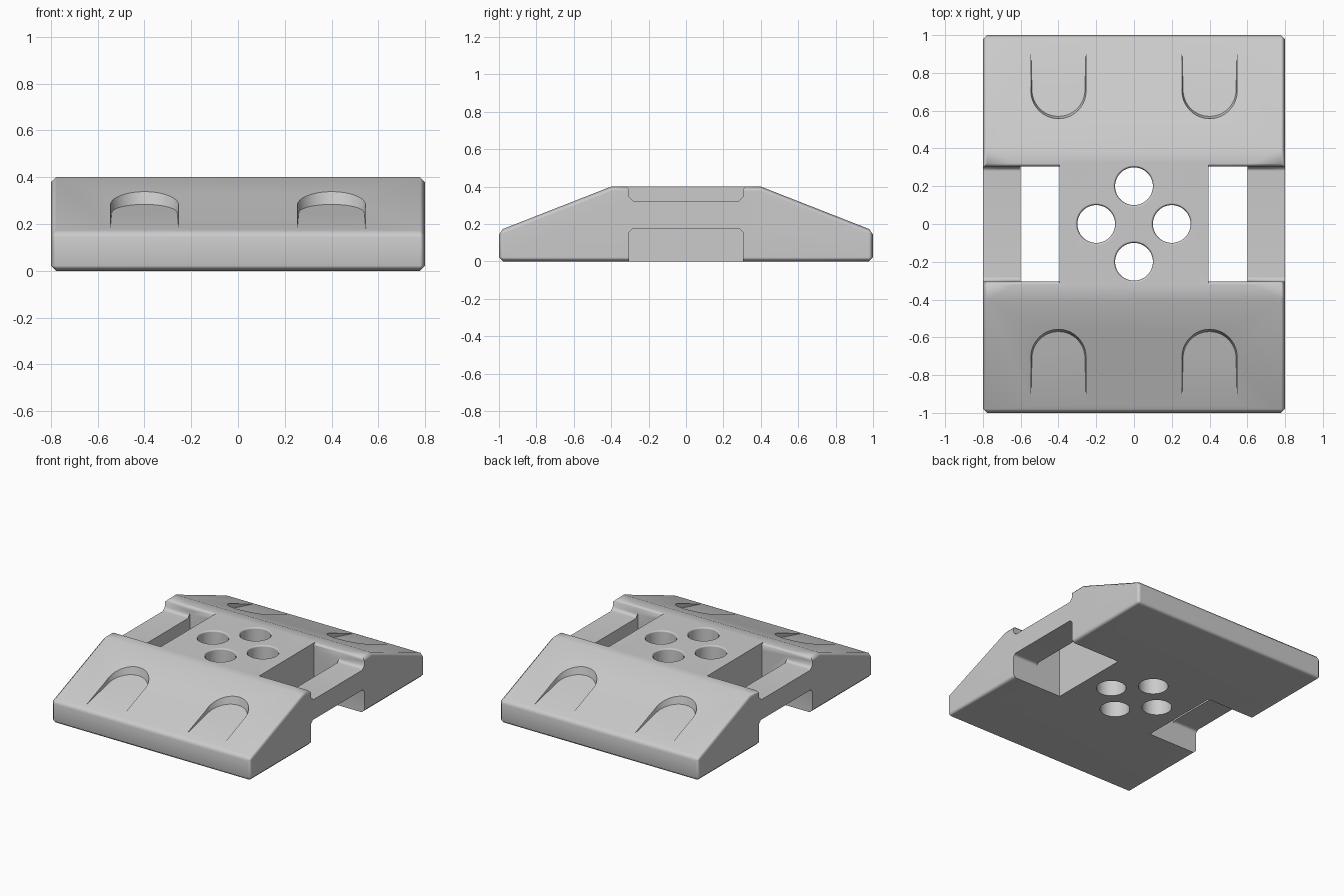
import bpy, bmesh
from math import sin, cos, pi

if "Cube" in bpy.data.objects:
    bpy.data.objects.remove(bpy.data.objects["Cube"])


def loft(name, rings):
    """Closed solid skinned through rings with equal point counts."""
    bm = bmesh.new()
    loops = [[bm.verts.new(p) for p in ring] for ring in rings]
    for a, b in zip(loops, loops[1:]):
        for i in range(len(a)):
            j = (i + 1) % len(a)
            bm.faces.new((a[i], a[j], b[j], b[i]))
    bm.faces.new(loops[0])
    bm.faces.new(loops[-1])
    bmesh.ops.recalc_face_normals(bm, faces=bm.faces)
    me = bpy.data.meshes.new(name)
    bm.to_mesh(me)
    bm.free()
    ob = bpy.data.objects.new(name, me)
    bpy.context.collection.objects.link(ob)
    return ob


def extrude_x(name, profile, x0, x1):
    return loft(name, [[(x, y, z) for y, z in profile] for x in (x0, x1)])


def mirrored(half):
    """Complete a (y, z) profile by mirroring it across y = 0."""
    return half + [(-y, z) for y, z in reversed(half)]


def apply(ob, mod):
    bpy.ops.object.select_all(action='DESELECT')
    bpy.context.view_layer.objects.active = ob
    ob.select_set(True)
    bpy.ops.object.modifier_apply(modifier=mod.name)


def cut(ob, cutter):
    mod = ob.modifiers.new("cut", 'BOOLEAN')
    mod.operation = 'DIFFERENCE'
    mod.solver = 'EXACT'
    mod.object = cutter
    apply(ob, mod)
    bpy.data.objects.remove(cutter, do_unlink=True)


# Wedge-sided plate with chamfered outer edges
plate = extrude_x("mounting_plate", mirrored([(1, 0), (1, 0.165), (0.4, 0.4)]), -0.8, 0.8)
bev = plate.modifiers.new("bevel", 'BEVEL')
bev.width = 0.022
bev.segments = 1
bev.limit_method = 'ANGLE'
bev.angle_limit = 0.6
apply(plate, bev)

# Side openings: through window plus notches above and below the bar
top_notch = mirrored([(0.34, 0.5), (0.325, 0.405), (0.305, 0.385), (0.305, 0.345), (0.28, 0.32)])
low_notch = mirrored([(0.305, -0.1), (0.305, 0.155), (0.285, 0.175)])
window = mirrored([(0.305, -0.1), (0.305, 0.5)])
for s in (-1, 1):
    cut(plate, extrude_x("window_cutter", window, s * 0.395, s * 0.6))
    cut(plate, extrude_x("top_notch_cutter", top_notch, s * 0.395, s * 0.9))
    cut(plate, extrude_x("low_notch_cutter", low_notch, s * 0.395, s * 0.9))

# Four round holes with a small rim chamfer
N = 48
for cx, cy in ((0.2, 0), (-0.2, 0), (0, 0.2), (0, -0.2)):
    rings = [[(cx + r * cos(2 * pi * i / N), cy + r * sin(2 * pi * i / N), z) for i in range(N)]
             for r, z in ((0.1, -0.1), (0.1, 0.389), (0.111, 0.4), (0.111, 0.5))]
    cut(plate, loft("hole_cutter", rings))


# Arched recesses in the slopes, fading out towards the outer edge
def arch(cx, s, r, z_of):
    pts = [(r * cos(pi * i / 32), 0.71 - r * sin(pi * i / 32)) for i in range(33)]
    pts = [(r + 0.01, 1.1)] + pts + [(-r - 0.01, 1.1)]
    return [(cx + x, s * y, z_of(y)) for x, y in pts]


for s in (-1, 1):
    for cx in (-0.4, 0.4):
        floor = arch(cx, s, 0.14, lambda y: 0.17 + 0.265 * (1 - y))
        top = arch(cx, s, 0.19, lambda y: 0.5)
        cut(plate, loft("recess_cutter", [floor, top]))

# Smooth chamfers into the flats, keep hard corners
bpy.ops.object.select_all(action='DESELECT')
plate.select_set(True)
bpy.context.view_layer.objects.active = plate
bpy.ops.object.shade_smooth_by_angle(angle=0.87)
wn = plate.modifiers.new("weighted_normals", 'WEIGHTED_NORMAL')
wn.keep_sharp = True
